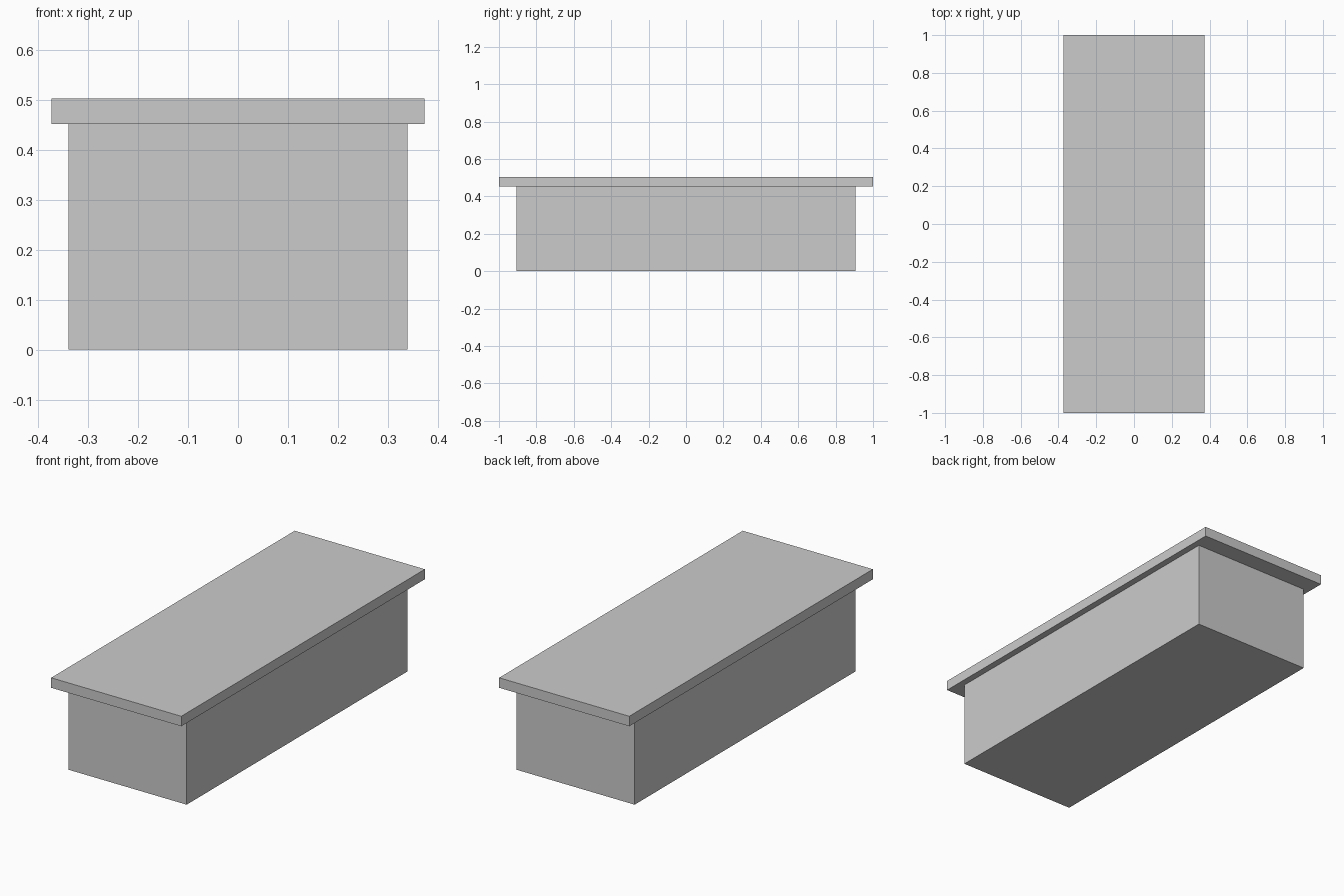
import bpy

if "Cube" in bpy.data.objects:
    bpy.data.objects.remove(bpy.data.objects["Cube"])


def box(name, width, depth, z0, z1):
    """Add a centred box spanning z0 to z1."""
    bpy.ops.mesh.primitive_cube_add(size=1, location=(0, 0, (z0 + z1) / 2))
    obj = bpy.context.object
    obj.name = name
    obj.scale = (width, depth, z1 - z0)
    bpy.ops.object.transform_apply(location=False, rotation=False, scale=True)
    return obj


LID_BOTTOM, LID_TOP = 0.452, 0.504

# Main block standing on the floor
box("base_block", 0.68, 1.814, 0, LID_BOTTOM)

# Overhanging slab on top
box("top_slab", 0.748, 2.0, LID_BOTTOM, LID_TOP)
